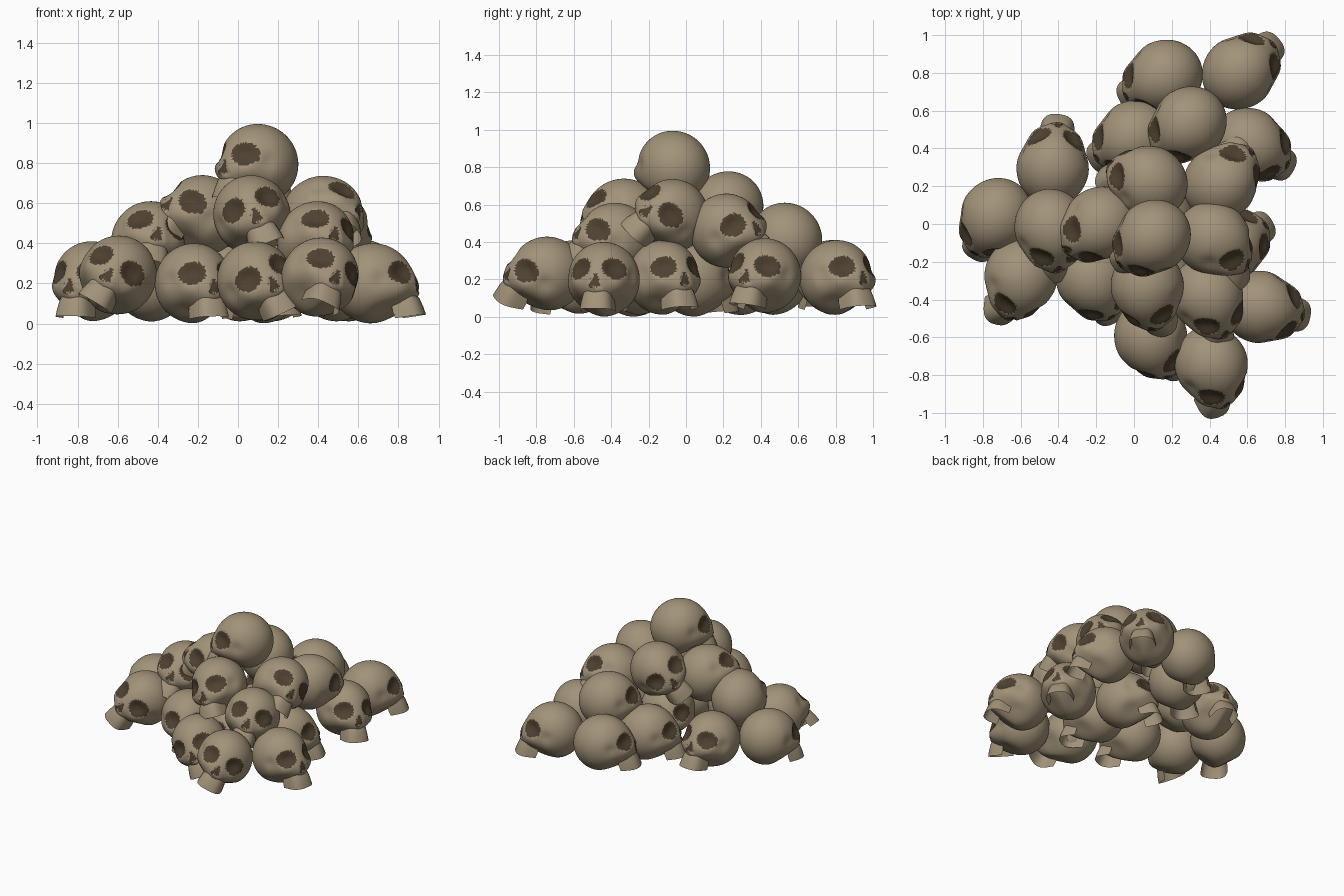
import bpy, bmesh, math
from mathutils import Vector, Matrix

if "Cube" in bpy.data.objects:
    bpy.data.objects.remove(bpy.data.objects["Cube"])


def material(name, rgb):
    m = bpy.data.materials.new(name)
    m.diffuse_color = (*rgb, 1)
    m.use_nodes = True
    m.node_tree.nodes["Principled BSDF"].inputs["Base Color"].default_value = m.diffuse_color
    return m


bone = material("old bone", (0.36, 0.29, 0.19))
dark = material("dark socket", (0.075, 0.053, 0.03))


def bump(d, c, s):
    return math.exp(-(d - Vector(c)).length_squared / s ** 2)


def eye(d):
    """Under 1 inside an eye socket."""
    if d.y > 0:
        return 9
    return math.hypot((abs(d.x) - 0.5) / 0.32, (d.z - 0.17 + 0.15 * (abs(d.x) - 0.5)) / 0.29)


def nose(d):
    return d.y < 0 and -0.36 < d.z < -0.02 and abs(d.x) < 0.05 - 0.42 * (d.z + 0.02)


def shape(d):
    """Turn a unit direction into a point on the skull surface."""
    p = Vector((d.x * 0.192, d.y * 0.207, d.z * 0.2))
    front = min(max((-d.y - 0.2) / 0.8, 0), 1)
    side = 1 if d.x > 0 else -1
    p.x *= 1 - 0.1 * front
    p += Vector((0, -0.04, 0)) * bump(d, (0, -0.9, -0.42), 0.45)            # muzzle
    p += Vector((side * 0.012, -0.015, 0)) * bump(d, (side * 0.6, -0.75, -0.25), 0.28)  # cheeks
    p.x -= side * 0.012 * bump(d, (side * 0.93, -0.35, 0.05), 0.2)          # temples
    p.z += 0.03 * bump(d, (side * 0.5, -0.3, -0.82), 0.4)                   # underside hollow
    e = eye(d)
    if e < 1:
        p *= 1 - 0.11 * min(1, (1 - e) * 1.5)
    if nose(d):
        p *= 0.96
    return p


def skull_mesh():
    bm = bmesh.new()
    bmesh.ops.create_icosphere(bm, subdivisions=5, radius=1)
    # colour sockets and nose, then shape the cranium
    for f in bm.faces:
        c = f.calc_center_median().normalized()
        f.material_index = 1 if eye(c) < 1 or nose(c) else 0
    for v in bm.verts:
        v.co = shape(v.co.normalized())
    # upper jaw: open U-shaped shell (z, half width, front y, back y)
    sections = [(-0.07, 0.07, -0.205, -0.10), (-0.11, 0.08, -0.225, -0.10),
                (-0.15, 0.088, -0.237, -0.10), (-0.19, 0.092, -0.245, -0.11)]
    n, rings = 14, []
    for z, hw, yf, yb in sections:
        ring = []
        for i in range(n + 1):
            t = math.pi * i / n
            x = math.cos(t)
            x = math.copysign(abs(x) ** 0.8, x)
            ring.append(bm.verts.new((hw * x, yb + (yf - yb) * max(math.sin(t), 0) ** 0.5, z)))
        rings.append(ring)
    for a, b in zip(rings, rings[1:]):
        for i in range(n):
            bm.faces.new((a[i], b[i], b[i + 1], a[i + 1])).normal_flip()
    for f in bm.faces:
        f.smooth = True
    bm.normal_update()
    me = bpy.data.meshes.new("skull")
    bm.to_mesh(me)
    bm.free()
    me.materials.append(bone)
    me.materials.append(dark)
    me.set_sharp_from_angle(angle=math.radians(45))
    return me


mesh = skull_mesh()

# each skull: centre x, y, z, facing x, facing y, pitch up, roll
ground = [
    (0.16, 0.78, 0.21, -0.88, -0.48, 8, 0), (0.56, 0.805, 0.21, 0.77, 0.64, 9, 0),
    (0.00, 0.46, 0.21, -0.85, -0.5, 9, 0), (-0.43, 0.30, 0.21, 0.12, 1, 14, 0),
    (-0.73, 0.04, 0.21, -0.5, -0.87, 4, 0), (-0.60, -0.28, 0.24, -0.13, -1, 9, 30),
    (0.61, 0.42, 0.22, 0.9, -0.44, 9, 5), (0.67, -0.44, 0.20, 0.97, -0.2, 8, 0),
    (0.50, -0.12, 0.21, 0.85, 0.5, 8, 0), (0.41, -0.745, 0.23, 0.42, -0.9, 9, 25),
    (0.09, -0.60, 0.21, 0.32, -0.95, 6, -24), (-0.22, -0.29, 0.20, 0.45, -0.88, 6, 0),
    (0.12, 0.05, 0.20, -0.6, 0.8, 5, 0), (0.13, -0.26, 0.21, 0.5, -0.8, 5, 0)]
middle = [
    (0.29, 0.53, 0.41, -0.75, -0.65, 12, 0), (-0.44, -0.02, 0.41, 0.22, -0.97, 19, 15),
    (-0.18, 0.00, 0.54, -0.74, -0.67, 24, 20), (0.08, 0.22, 0.58, -0.8, 0.5, 5, -33),
    (0.46, 0.22, 0.46, 0.76, 0.65, 13, -24), (0.42, -0.08, 0.54, 0.87, -0.48, 14, 42),
    (0.39, -0.38, 0.41, 0.47, -0.88, 19, 18), (0.07, -0.33, 0.54, 0.03, -1, 9, -22)]
top = [(0.10, -0.07, 0.795, -0.76, -0.65, 6, 0)]

for layer, skulls in (("ground", ground), ("middle", middle), ("top", top)):
    for i, (x, y, z, dx, dy, pitch, roll) in enumerate(skulls):
        ob = bpy.data.objects.new(f"{layer}_skull_{i + 1}", mesh)
        bpy.context.collection.objects.link(ob)
        ob.matrix_world = (Matrix.Translation((x, y, z))
                           @ Matrix.Rotation(math.atan2(dx, -dy), 4, 'Z')
                           @ Matrix.Rotation(-math.radians(pitch), 4, 'X')
                           @ Matrix.Rotation(math.radians(roll), 4, 'Y'))
